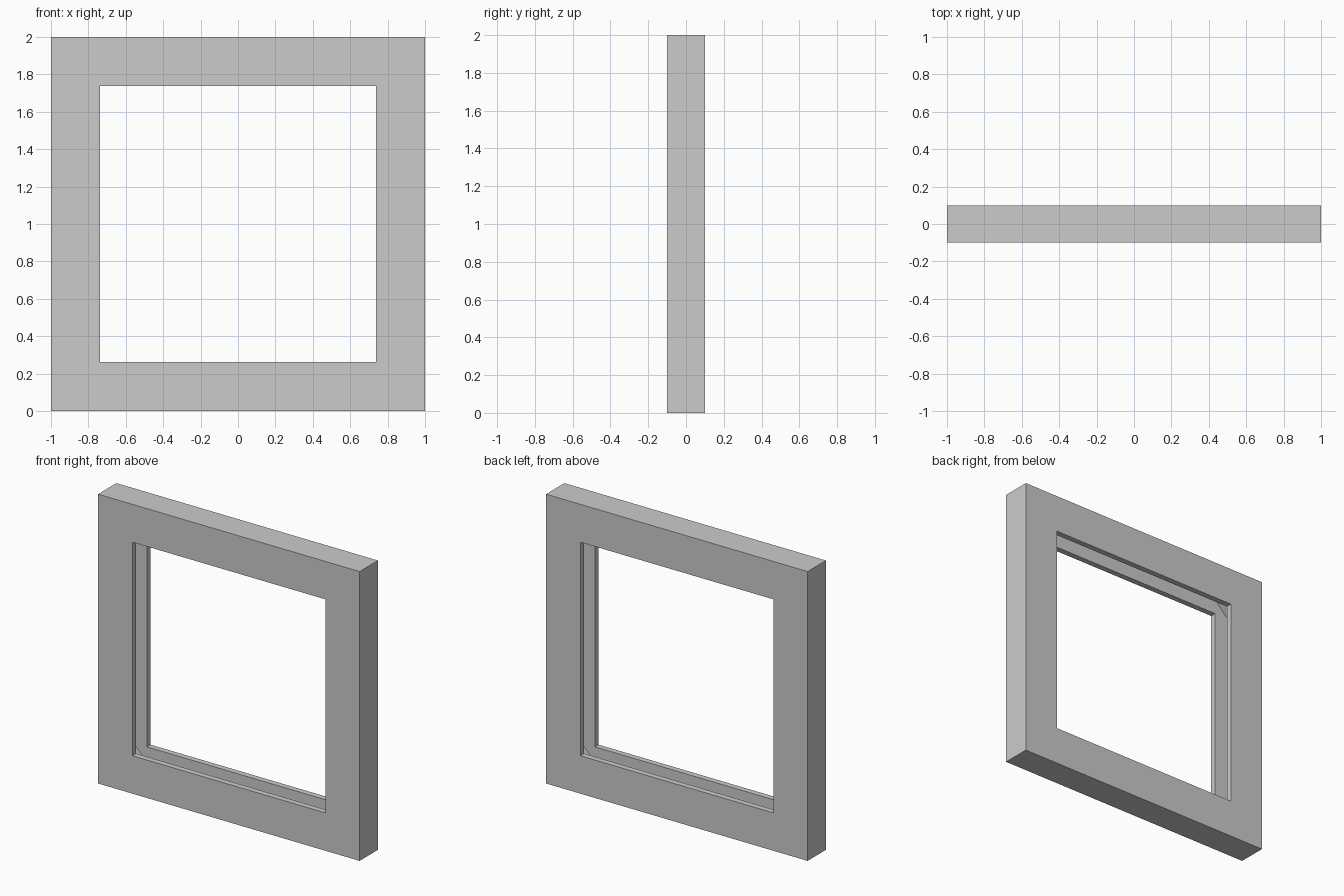
import bpy, bmesh

if "Cube" in bpy.data.objects:
    bpy.data.objects.remove(bpy.data.objects["Cube"])

HALF, DEPTH = 1.0, 0.1     # outer half width, half thickness
OPEN = 0.738               # half width of the opening
GROOVE, GROOVE_Y = 0.842, 0.06   # groove floor distance, groove half thickness


def prism(name, profile, half_y):
    """Extrude an x/z profile (centred on z = 1) along y."""
    bm = bmesh.new()
    face = bm.faces.new([bm.verts.new((x, -half_y, z + 1)) for x, z in profile])
    ext = bmesh.ops.extrude_face_region(bm, geom=[face])
    moved = [v for v in ext["geom"] if isinstance(v, bmesh.types.BMVert)]
    bmesh.ops.translate(bm, verts=moved, vec=(0, 2 * half_y, 0))
    bmesh.ops.recalc_face_normals(bm, faces=bm.faces)
    mesh = bpy.data.meshes.new(name)
    bm.to_mesh(mesh)
    bm.free()
    obj = bpy.data.objects.new(name, mesh)
    bpy.context.collection.objects.link(obj)
    return obj


def square(h):
    return [(-h, -h), (h, -h), (h, h), (-h, h)]


# Solid slab that becomes the frame
frame = prism("window_frame", square(HALF), DEPTH)

# Square opening, and a groove around it with cut corners
g, o = GROOVE, OPEN
octagon = [(-o, -g), (o, -g), (g, -o), (g, o), (o, g), (-o, g), (-g, o), (-g, -o)]
cutters = [prism("opening_cutter", square(OPEN), DEPTH * 2),
           prism("groove_cutter", octagon, GROOVE_Y)]

bpy.context.view_layer.objects.active = frame
for cutter in cutters:
    mod = frame.modifiers.new(cutter.name, 'BOOLEAN')
    mod.operation = 'DIFFERENCE'
    mod.solver = 'EXACT'
    mod.object = cutter
    bpy.ops.object.modifier_apply(modifier=mod.name)
    bpy.data.objects.remove(cutter, do_unlink=True)
